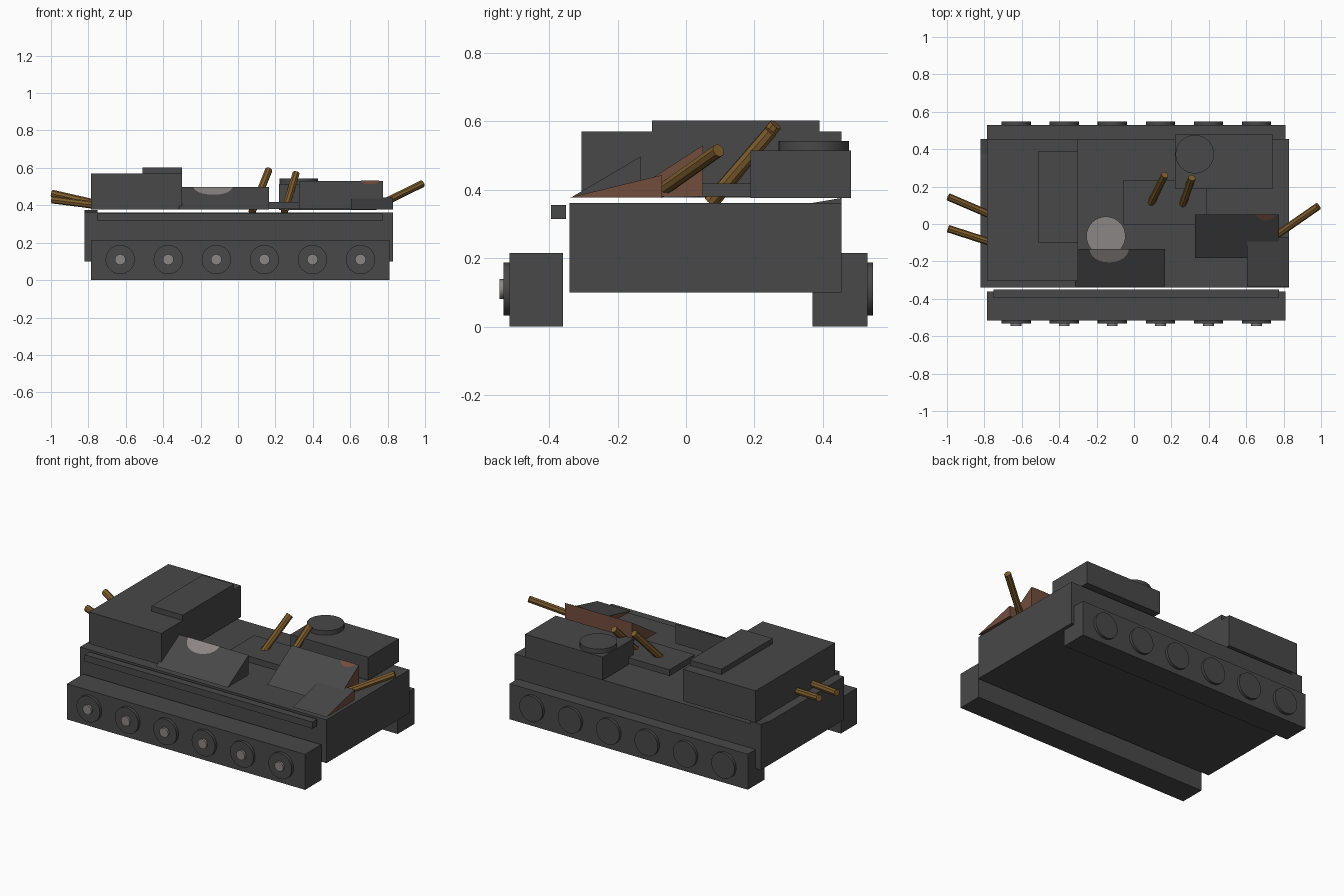
import bpy, bmesh, math
from mathutils import Vector

if "Cube" in bpy.data.objects:
    bpy.data.objects.remove(bpy.data.objects["Cube"])


def material(name, rgb):
    m = bpy.data.materials.new(name)
    m.diffuse_color = (*rgb, 1)
    m.use_nodes = True
    m.node_tree.nodes["Principled BSDF"].inputs["Base Color"].default_value = m.diffuse_color
    return m


GREY = material("dark_grey", (0.065, 0.065, 0.065))
LIGHT = material("worn_light_grey", (0.26, 0.24, 0.235))
RUST = material("rust_brown", (0.17, 0.075, 0.048))
WOOD = material("pole_brown", (0.21, 0.11, 0.028))


def make(name, bm, *mats):
    bmesh.ops.recalc_face_normals(bm, faces=bm.faces)
    me = bpy.data.meshes.new(name)
    bm.to_mesh(me)
    bm.free()
    ob = bpy.data.objects.new(name, me)
    bpy.context.collection.objects.link(ob)
    for m in mats:
        me.materials.append(m)
    return ob


def prism(name, x0, x1, profile, *mats):
    """Extrude a (y, z) profile along x."""
    bm = bmesh.new()
    f = bm.faces.new([bm.verts.new((x0, y, z)) for y, z in profile])
    ext = bmesh.ops.extrude_face_region(bm, geom=[f])
    verts = [g for g in ext["geom"] if isinstance(g, bmesh.types.BMVert)]
    bmesh.ops.translate(bm, verts=verts, vec=(x1 - x0, 0, 0))
    return make(name, bm, *mats)


def box(name, x0, x1, y0, y1, z0, z1, mat=GREY):
    return prism(name, x0, x1, [(y0, z0), (y1, z0), (y1, z1), (y0, z1)], mat)


def wedge(name, x0, x1, y0, y1, z0, z1, *mats):
    """Ramp rising toward +y; a second material covers all but the slope."""
    ob = prism(name, x0, x1, [(y0, z0), (y1, z0), (y1, z1)], *mats)
    if len(mats) > 1:
        for p in ob.data.polygons:
            p.material_index = 0 if p.normal.z > 0.3 else 1
    return ob


def rod(name, a, b, r, sides, mat):
    """Cylinder between two points."""
    a, b = Vector(a), Vector(b)
    bm = bmesh.new()
    bmesh.ops.create_cone(bm, cap_ends=True, segments=sides, radius1=r,
                          radius2=r, depth=(b - a).length)
    rot = (b - a).to_track_quat('Z', 'Y').to_matrix().to_4x4()
    bmesh.ops.transform(bm, matrix=rot, verts=bm.verts)
    bmesh.ops.translate(bm, vec=(a + b) / 2, verts=bm.verts)
    ob = make(name, bm, mat)
    if sides > 12:
        for p in ob.data.polygons:
            p.use_smooth = len(p.vertices) == 4
        ob.data.set_sharp_from_angle(angle=math.radians(40))
    return ob


def slope_patch(name, cx, w, h, y0, y1, z0, z1, mat):
    """Thin half-ellipse of worn paint hanging from the top edge of a slope."""
    d = Vector((0, y0 - y1, z0 - z1)).normalized()
    n = Vector((0, d.z, -d.y)) * 0.002
    top = Vector((cx, y1, z1)) + n
    bm = bmesh.new()
    pts = []
    for i in range(13):
        t = math.pi * i / 12
        pts.append(bm.verts.new(top + Vector((w * math.cos(t), 0, 0)) + d * h * math.sin(t)))
    bm.faces.new(pts)
    return make(name, bm, mat)


# Hull, tracks and side rail
box("hull", -0.82, 0.83, -0.34, 0.455, 0.10, 0.362)
wedge("hull_corner_ramp", -0.82, -0.75, 0.36, 0.455, 0.36, 0.376, GREY)
box("front_track", -0.785, 0.81, -0.515, -0.36, 0, 0.215)
box("back_track", -0.785, 0.81, 0.37, 0.53, 0, 0.215)
box("side_rail", -0.75, 0.775, -0.395, -0.35, 0.315, 0.355)

# Wheels; only the front side keeps its hubs
for i in range(6):
    x = -0.63 + 0.257 * i
    rod("front_wheel", (x, -0.51, 0.11), (x, -0.533, 0.11), 0.078, 32, GREY)
    rod("front_hub", (x, -0.53, 0.11), (x, -0.545, 0.11), 0.029, 16, LIGHT)
    rod("back_wheel", (x, 0.525, 0.11), (x, 0.547, 0.11), 0.078, 32, GREY)

# Raised cabin with roof plate
box("cabin", -0.785, -0.30, -0.305, 0.455, 0.378, 0.57)
box("cabin_roof_plate", -0.51, -0.30, -0.10, 0.39, 0.57, 0.602)

# Rear housing with round hatch
box("rear_housing", 0.22, 0.74, 0.188, 0.482, 0.376, 0.515)
rod("round_hatch", (0.325, 0.373, 0.51), (0.325, 0.373, 0.542), 0.103, 32, GREY)

# Deck plate and worn round lid
box("deck_plate", -0.055, 0.39, -0.005, 0.235, 0.38, 0.418)
rod("worn_lid", (-0.15, -0.065, 0.378), (-0.15, -0.065, 0.40), 0.105, 32, LIGHT)

# Sloped armour plates
wedge("front_armour", -0.315, 0.165, -0.335, -0.133, 0.378, 0.497, GREY)
slope_patch("worn_patch", -0.133, 0.105, 0.083, -0.335, -0.133, 0.378, 0.497, LIGHT)
wedge("rusted_armour", 0.325, 0.775, -0.183, 0.05, 0.38, 0.53, GREY, RUST)
slope_patch("rust_patch", 0.705, 0.048, 0.035, -0.183, 0.05, 0.38, 0.53, RUST)
wedge("corner_armour", 0.605, 0.83, -0.338, -0.07, 0.378, 0.443, GREY, RUST)

# Loose poles
for a, b in [((0.165, 0.262, 0.59), (0.075, 0.08, 0.365)),
             ((0.31, 0.247, 0.57), (0.248, 0.07, 0.365)),
             ((0.985, 0.095, 0.515), (0.74, -0.075, 0.395)),
             ((-0.993, 0.145, 0.463), (-0.76, 0.045, 0.41)),
             ((-0.993, -0.025, 0.43), (-0.76, -0.1, 0.40))]:
    rod("pole", b, a, 0.02, 8, WOOD)
